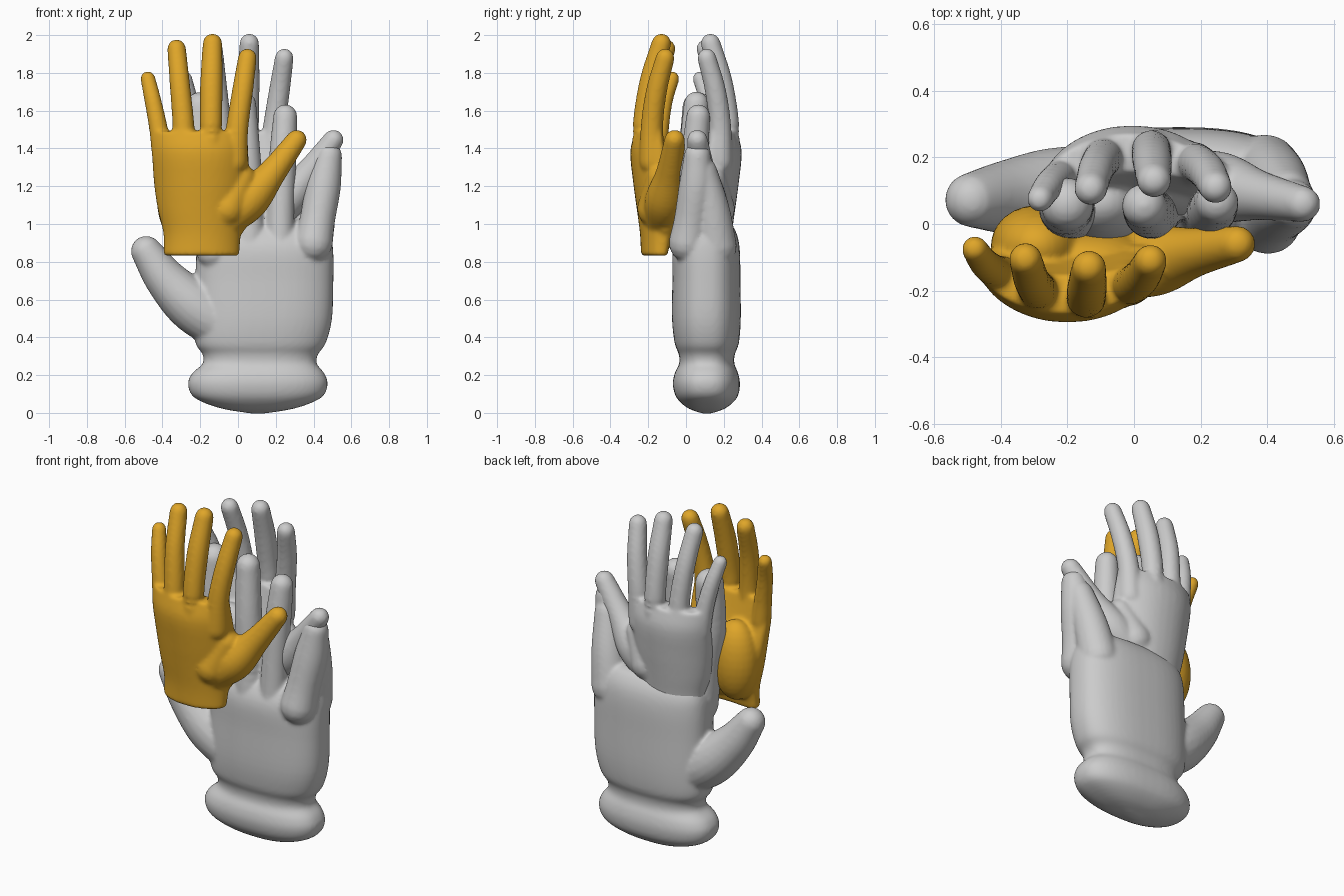
import bpy, bmesh, math
from mathutils import Vector, Matrix

if "Cube" in bpy.data.objects:
    bpy.data.objects.remove(bpy.data.objects["Cube"])


def material(name, rgb):
    m = bpy.data.materials.new(name)
    m.diffuse_color = (*rgb, 1)
    m.use_nodes = True
    m.node_tree.nodes["Principled BSDF"].inputs["Base Color"].default_value = m.diffuse_color
    return m


YELLOW = material("golden yellow", (0.74, 0.38, 0.022))
GREY = material("light grey", (0.6, 0.6, 0.6))


def skin(bm, rings):
    """Closed skin over a list of equally long point rings."""
    vs = [[bm.verts.new(p) for p in r] for r in rings]
    n = len(vs[0])
    for a, b in zip(vs, vs[1:]):
        for i in range(n):
            bm.faces.new((a[i], a[(i + 1) % n], b[(i + 1) % n], b[i]))
    bm.faces.new(vs[0][::-1])
    bm.faces.new(vs[-1])


def spline(pts, steps=6):
    """Catmull-Rom interpolation of equal-length tuples."""
    p = [Vector(q) for q in pts]
    p = [2 * p[0] - p[1]] + p + [2 * p[-1] - p[-2]]
    out = []
    for i in range(1, len(p) - 2):
        a, b, c, d = p[i - 1:i + 3]
        for k in range(steps):
            t = k / steps
            out.append(0.5 * (2 * b + (c - a) * t + (2 * a - 5 * b + 4 * c - d) * t * t
                              + (3 * b - a - 3 * c + d) * t ** 3))
    return out + [p[-2].copy()]


def finger(bm, pts, n=20):
    """Round-ended tapering tube through (x, y, z, radius) points."""
    s = spline(pts)
    c = [v.to_3d() for v in s]
    rings = []

    def ring(centre, axis, r):
        q = axis.to_track_quat('Z', 'Y')
        rings.append([centre + q @ Vector((r * math.cos(2 * math.pi * i / n),
                                           r * math.sin(2 * math.pi * i / n), 0))
                      for i in range(n)])

    t0, t1 = (c[1] - c[0]).normalized(), (c[-1] - c[-2]).normalized()
    angles = [math.radians(a) for a in (85, 65, 45, 22)]
    for a in angles:
        ring(c[0] - t0 * s[0][3] * math.sin(a), t0, s[0][3] * math.cos(a))
    for i in range(len(c)):
        t = c[min(i + 1, len(c) - 1)] - c[max(i - 1, 0)]
        ring(c[i], t, s[i][3])
    for a in reversed(angles):
        ring(c[-1] + t1 * s[-1][3] * math.sin(a), t1, s[-1][3] * math.cos(a))
    skin(bm, rings)


def palm(bm, rows, bend=0.0, power=2.5, n=48):
    """Loft of rounded slabs from rows (z, x, y, half width, half depth)."""
    rings = []
    first, last = rows[0][0], rows[-1][0]
    depth = spline([(r[0], r[4], 0) for r in rows], 4)
    for v, d in zip(spline([(r[1], r[2], r[0], r[3]) for r in rows], 4), depth):
        ring = []
        for k in range(n):
            a = 2 * math.pi * k / n
            dx, dy = [math.copysign(abs(f(a)) ** (2 / power), f(a)) for f in (math.cos, math.sin)]
            dx *= v[3]
            ring.append(Vector((v[0] + dx, v[1] + dy * d[1] + bend * dx * dx,
                                min(max(v[2], first), last))))
        rings.append(ring)
    skin(bm, rings)


def blob(bm, centre, radii):
    m = Matrix.Translation(centre) @ Matrix.Diagonal((*radii, 1))
    bmesh.ops.create_uvsphere(bm, u_segments=24, v_segments=16, radius=1, matrix=m)


def fuse(bm, name, mat, voxel=0.01, smooth=10):
    """Merge the overlapping pieces into one smooth surface."""
    bmesh.ops.recalc_face_normals(bm, faces=bm.faces[:])
    me = bpy.data.meshes.new(name)
    bm.to_mesh(me)
    bm.free()
    ob = bpy.data.objects.new(name, me)
    bpy.context.collection.objects.link(ob)
    r = ob.modifiers.new("fuse", 'REMESH')
    r.mode, r.voxel_size, r.use_smooth_shade = 'VOXEL', voxel, True
    s = ob.modifiers.new("soften", 'SMOOTH')
    s.factor, s.iterations = 0.5, smooth
    dg = bpy.context.evaluated_depsgraph_get()
    done = bpy.data.meshes.new_from_object(ob.evaluated_get(dg))
    ob.modifiers.clear()
    ob.data = done
    done.materials.clear()
    done.materials.append(mat)
    done.polygons.foreach_set("use_smooth", [True] * len(done.polygons))
    return ob


# Front hand: palm with heel pads, four fingers, thumb and its web
bm = bmesh.new()
palm(bm, [(0.832, -0.193, -0.172, 0.2, 0.066), (0.95, -0.19, -0.162, 0.205, 0.082),
          (1.08, -0.195, -0.165, 0.23, 0.096), (1.22, -0.195, -0.18, 0.25, 0.1),
          (1.38, -0.2, -0.21, 0.255, 0.085), (1.49, -0.205, -0.212, 0.25, 0.058)], bend=1.0)
blob(bm, (-0.29, -0.065, 1.13), (0.14, 0.122, 0.24))
blob(bm, (-0.13, -0.11, 1.09), (0.2, 0.1, 0.22))
finger(bm, [(-0.4, -0.15, 1.36, 0.056), (-0.42, -0.14, 1.5, 0.05),
            (-0.45, -0.115, 1.65, 0.045), (-0.477, -0.075, 1.77, 0.04)])
finger(bm, [(-0.285, -0.2, 1.38, 0.062), (-0.29, -0.195, 1.54, 0.058),
            (-0.308, -0.165, 1.74, 0.054), (-0.325, -0.105, 1.928, 0.05)])
finger(bm, [(-0.145, -0.22, 1.38, 0.066), (-0.143, -0.22, 1.55, 0.06),
            (-0.14, -0.185, 1.76, 0.06), (-0.135, -0.13, 1.957, 0.052)])
finger(bm, [(-0.02, -0.175, 1.33, 0.072), (-0.003, -0.18, 1.52, 0.06),
            (0.025, -0.155, 1.71, 0.056), (0.05, -0.11, 1.88, 0.05)])
finger(bm, [(-0.06, -0.13, 1.02, 0.09), (0.06, -0.11, 1.13, 0.107),
            (0.18, -0.085, 1.27, 0.075), (0.31, -0.06, 1.445, 0.055)])
finger(bm, [(-0.06, -0.16, 1.08, 0.1), (0.02, -0.135, 1.24, 0.075)])
front_hand = fuse(bm, "front_hand", YELLOW)

# Back hand: the same hand mirrored front to back and shifted sideways
mesh = front_hand.data.copy()
mesh.transform(Matrix.Translation((0.195, 0, 0)) @ Matrix.Diagonal((1, -1, 1, 1)))
mesh.flip_normals()
mesh.materials[0] = GREY
back_hand = bpy.data.objects.new("back_hand", mesh)
bpy.context.collection.objects.link(back_hand)

# Glove: rolled cuff and padded palm
bm = bmesh.new()
palm(bm, [(-0.004, 0.105, 0.11, 0.03, 0.02), (0.025, 0.105, 0.11, 0.2, 0.1),
          (0.08, 0.105, 0.11, 0.335, 0.16), (0.15, 0.105, 0.108, 0.37, 0.178),
          (0.21, 0.107, 0.108, 0.35, 0.168), (0.26, 0.115, 0.11, 0.302, 0.146),
          (0.31, 0.118, 0.11, 0.305, 0.148), (0.37, 0.12, 0.11, 0.345, 0.17),
          (0.5, 0.133, 0.108, 0.365, 0.182), (0.7, 0.14, 0.108, 0.365, 0.18),
          (0.86, 0.142, 0.108, 0.362, 0.177), (0.95, 0.142, 0.118, 0.345, 0.15),
          (1.01, 0.14, 0.13, 0.3, 0.1), (1.03, 0.14, 0.14, 0.22, 0.05)])
# Glove fingers, the outer one with a broad back side
finger(bm, [(-0.13, 0.03, 0.85, 0.09), (-0.16, 0.035, 1.08, 0.086),
            (-0.2, 0.045, 1.35, 0.085), (-0.2, 0.06, 1.62, 0.08)])
finger(bm, [(0.06, 0.025, 0.85, 0.085), (0.06, 0.03, 1.08, 0.078),
            (0.045, 0.035, 1.35, 0.076), (0.03, 0.055, 1.635, 0.067)])
finger(bm, [(0.22, 0.025, 0.85, 0.08), (0.225, 0.03, 1.08, 0.073),
            (0.237, 0.045, 1.35, 0.073), (0.25, 0.065, 1.57, 0.064)])
finger(bm, [(0.4, 0.01, 0.9, 0.102), (0.42, 0.03, 1.02, 0.094),
            (0.452, 0.055, 1.2, 0.093), (0.48, 0.06, 1.36, 0.072)])
finger(bm, [(0.39, 0.16, 0.88, 0.11), (0.425, 0.135, 1.08, 0.095), (0.46, 0.09, 1.28, 0.075)])
# Glove thumb with its fleshy base
finger(bm, [(-0.03, 0.1, 0.43, 0.13), (-0.23, 0.09, 0.56, 0.14),
            (-0.38, 0.08, 0.705, 0.112), (-0.485, 0.072, 0.855, 0.083)])
finger(bm, [(0.0, 0.105, 0.46, 0.13), (-0.13, 0.1, 0.5, 0.14), (-0.2, 0.095, 0.6, 0.12)])
fuse(bm, "glove", GREY)
